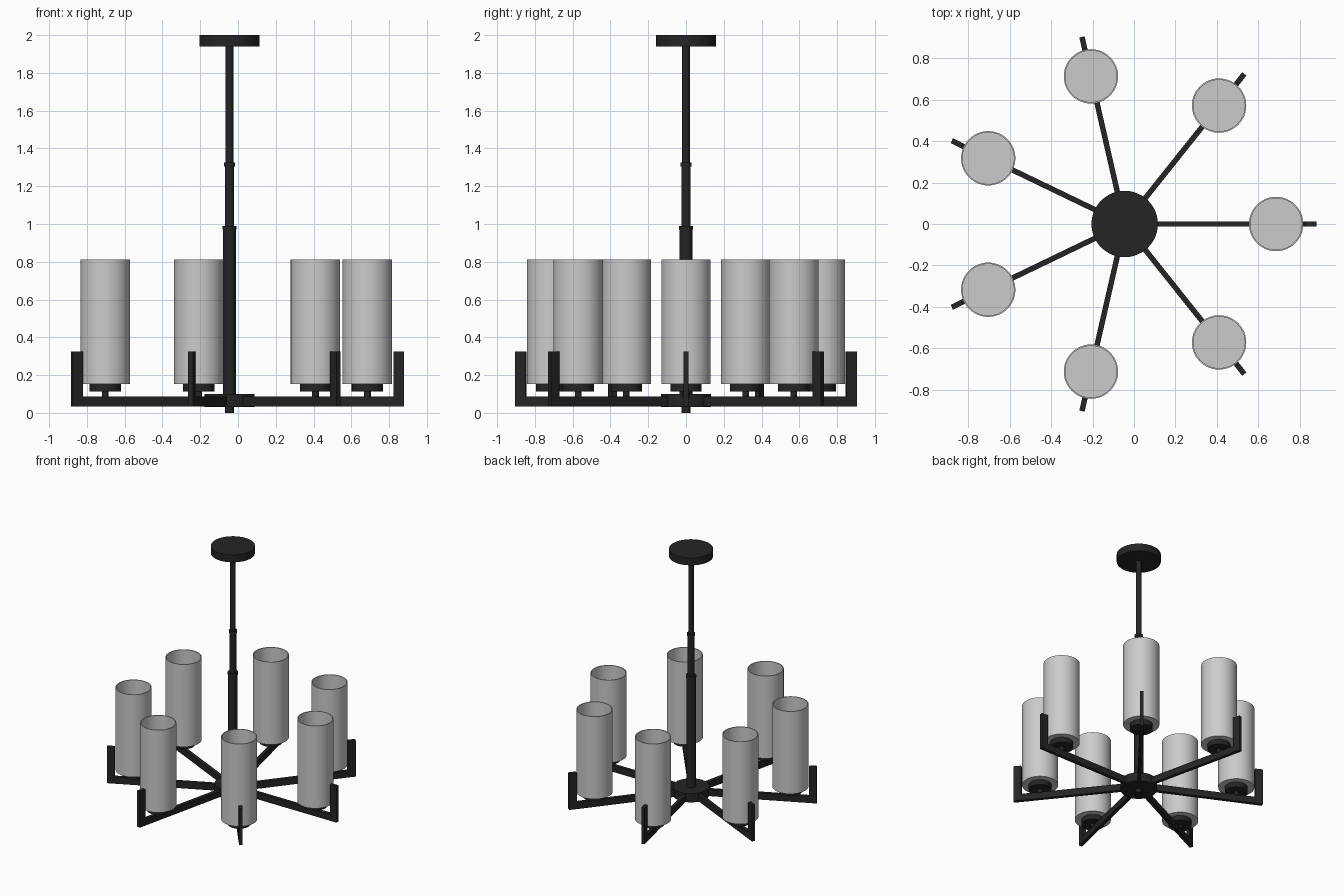
import bpy, bmesh, math
from mathutils import Matrix, Vector

if "Cube" in bpy.data.objects:
    bpy.data.objects.remove(bpy.data.objects["Cube"])

CX = -0.045          # column axis
ARMS = 7
SEG = 48


def material(name, rgba):
    m = bpy.data.materials.new(name)
    m.diffuse_color = rgba
    m.use_nodes = True
    m.node_tree.nodes["Principled BSDF"].inputs["Base Color"].default_value = m.diffuse_color
    return m


BLACK = material("black_metal", (0.018, 0.018, 0.018, 1))
GLASS = material("frosted_glass", (0.82, 0.82, 0.80, 0.9))


def finish(bm, name, mat, smooth=True):
    bmesh.ops.remove_doubles(bm, verts=bm.verts, dist=1e-5)
    bmesh.ops.recalc_face_normals(bm, faces=bm.faces)
    me = bpy.data.meshes.new(name)
    bm.to_mesh(me)
    bm.free()
    ob = bpy.data.objects.new(name, me)
    bpy.context.collection.objects.link(ob)
    me.materials.append(mat)
    if smooth:
        bpy.ops.object.select_all(action='DESELECT')
        ob.select_set(True)
        bpy.context.view_layer.objects.active = ob
        bpy.ops.object.shade_smooth_by_angle(angle=math.radians(35))
    return ob


def lathe(name, profile, x, y, mat):
    """Spin an (r, z) profile around the vertical axis at x, y."""
    bm = bmesh.new()
    vs = [bm.verts.new((r, 0, z)) for r, z in profile]
    es = [bm.edges.new(p) for p in zip(vs, vs[1:])]
    bmesh.ops.spin(bm, geom=vs + es, cent=(0, 0, 0), axis=(0, 0, 1),
                   angle=2 * math.pi, steps=SEG)
    bmesh.ops.translate(bm, verts=bm.verts, vec=(x, y, 0))
    return finish(bm, name, mat)


def arm(name, angle):
    """L-shaped flat bar: radial arm with an upright tip."""
    bm = bmesh.new()
    pts = [(0.08, 0.035), (0.925, 0.035), (0.925, 0.325),
           (0.868, 0.325), (0.868, 0.088), (0.08, 0.088)]
    face = bm.faces.new([bm.verts.new((r, -0.013, z)) for r, z in pts])
    ext = bmesh.ops.extrude_face_region(bm, geom=[face])
    top = [g for g in ext["geom"] if isinstance(g, bmesh.types.BMVert)]
    bmesh.ops.translate(bm, verts=top, vec=(0, 0.026, 0))
    bmesh.ops.transform(bm, verts=bm.verts, matrix=Matrix.Translation(
        Vector((CX, 0, 0))) @ Matrix.Rotation(angle, 4, 'Z'))
    return finish(bm, name, BLACK, smooth=False)


def disc(name, r, z0, z1, x=CX, y=0):
    return lathe(name, [(0, z0), (r, z0), (r, z1), (0, z1)], x, y, BLACK)


# Central column
disc("bottom_finial", 0.023, 0.0, 0.04)
disc("hub", 0.132, 0.03, 0.10)
lathe("telescoping_stem",
      [(0, 0.09), (0.034, 0.09), (0.034, 0.97), (0.038, 0.97), (0.038, 0.99),
       (0.025, 0.99), (0.025, 1.305), (0.03, 1.305), (0.03, 1.325),
       (0.02, 1.325), (0.02, 1.95), (0, 1.95)], CX, 0, BLACK)
disc("ceiling_canopy", 0.16, 1.94, 2.0)

# Arms with candle holders and glass shades
for i in range(ARMS):
    a = 2 * math.pi * i / ARMS
    x, y = CX + 0.73 * math.cos(a), 0.73 * math.sin(a)
    arm(f"arm_{i}", a)
    disc(f"holder_stem_{i}", 0.018, 0.08, 0.12, x, y)
    disc(f"holder_cup_{i}", 0.083, 0.112, 0.152, x, y)
    lathe(f"glass_shade_{i}",
          [(0, 0.152), (0.131, 0.152), (0.131, 0.812), (0.124, 0.812),
           (0.124, 0.158), (0, 0.158)], x, y, GLASS)
